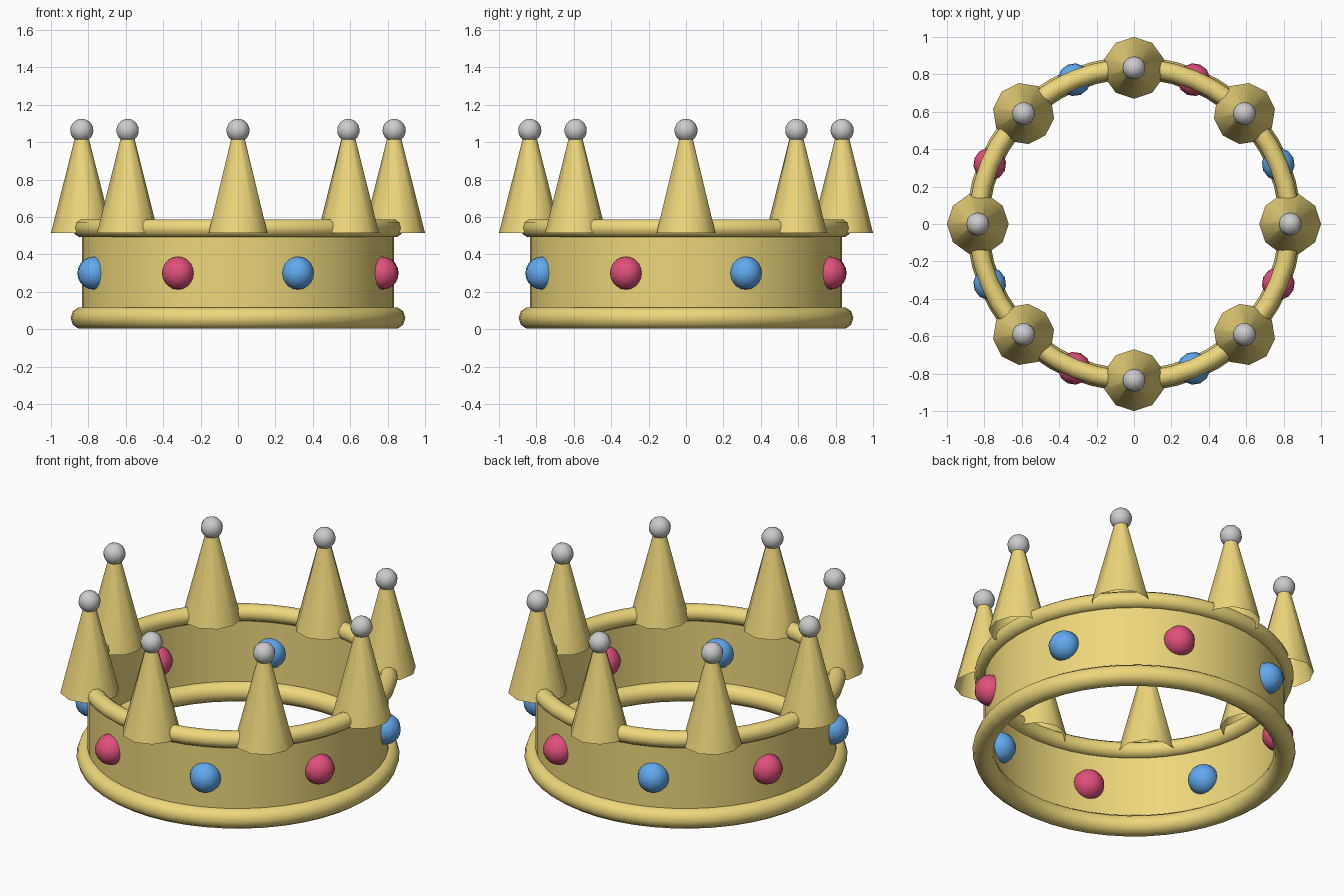
import bpy
from math import pi, cos, sin

if "Cube" in bpy.data.objects:
    bpy.data.objects.remove(bpy.data.objects["Cube"])

R = 0.835  # radius of the crown wall


def material(name, rgb):
    m = bpy.data.materials.new(name)
    m.diffuse_color = (*rgb, 1)
    m.use_nodes = True
    m.node_tree.nodes["Principled BSDF"].inputs["Base Color"].default_value = m.diffuse_color
    return m


gold = material("gold", (0.85, 0.68, 0.2))
pink = material("pink", (0.75, 0.08, 0.2))
blue = material("blue", (0.12, 0.4, 0.85))


def finish(name, mat=None, angle=50):
    ob = bpy.context.object
    ob.name = name
    if mat:
        ob.data.materials.append(mat)
    bpy.ops.object.shade_smooth_by_angle(angle=angle * pi / 180)
    return ob


def ring(name, z, r):
    bpy.ops.mesh.primitive_torus_add(major_radius=R, minor_radius=r, location=(0, 0, z),
                                     major_segments=48, minor_segments=10)
    finish(name, gold)


def ball(name, r, loc, turn, mat=None):
    bpy.ops.mesh.primitive_uv_sphere_add(radius=r, segments=12, ring_count=10,
                                         location=loc, rotation=(0, 0, turn))
    finish(name, mat)


# thin open wall with a rolled rim at each end
bpy.ops.mesh.primitive_cylinder_add(radius=R, depth=0.48, vertices=48,
                                    end_fill_type='NOTHING', location=(0, 0, 0.3))
finish("band", gold)
ring("bottom_rim", 0.06, 0.06)
ring("top_rim", 0.54, 0.05)

for k in range(8):
    # ten-sided spike with a ball on top
    a = k * pi / 4
    x, y = R * cos(a), R * sin(a)
    bpy.ops.mesh.primitive_cone_add(radius1=0.165, radius2=0.035, depth=0.515, vertices=10,
                                    end_fill_type='NOTHING', location=(x, y, 0.7725),
                                    rotation=(0, 0, a - pi / 2))
    finish("spike", gold)
    ball("spike_ball", 0.062, (x, y, 1.063), a)
    # gem set in the wall between spikes
    g = a + pi / 8
    ball("gem", 0.088, (R * cos(g), R * sin(g), 0.3), g, pink if k % 2 else blue)
